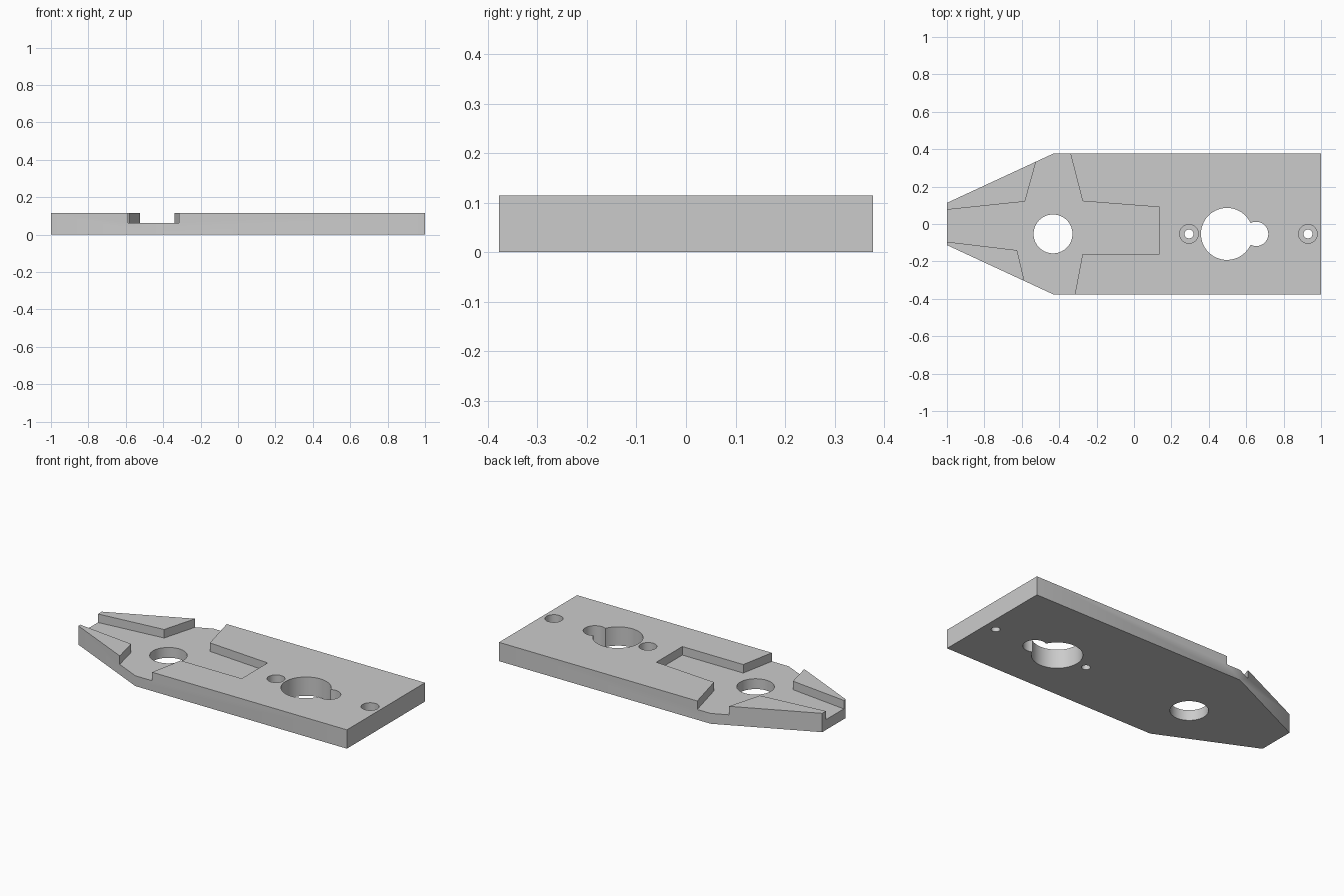
import bpy
import bmesh
from math import cos, sin, pi, radians

cube = bpy.data.objects.get("Cube")
if cube:
    bpy.data.objects.remove(cube, do_unlink=True)

HEIGHT, FLOOR, AXIS = 0.115, 0.063, -0.053

grey = bpy.data.materials.new("plain grey")
grey.use_nodes = True
grey.diffuse_color = (0.6, 0.6, 0.6, 1)
grey.node_tree.nodes["Principled BSDF"].inputs["Base Color"].default_value = grey.diffuse_color


def prism(name, outline, bottom, top):
    """Extrude a flat outline between two heights."""
    bm = bmesh.new()
    base = bm.faces.new([bm.verts.new((x, y, bottom)) for x, y in outline])
    up = bmesh.ops.extrude_face_region(bm, geom=[base])["geom"]
    bmesh.ops.translate(bm, vec=(0, 0, top - bottom),
                        verts=[v for v in up if isinstance(v, bmesh.types.BMVert)])
    bmesh.ops.recalc_face_normals(bm, faces=bm.faces)
    mesh = bpy.data.meshes.new(name)
    bm.to_mesh(mesh)
    bm.free()
    mesh.materials.append(grey)
    obj = bpy.data.objects.new(name, mesh)
    bpy.context.collection.objects.link(obj)
    return obj


def circle(x, radius, count=64):
    return [(x + radius * cos(2 * pi * i / count), AXIS + radius * sin(2 * pi * i / count))
            for i in range(count)]


def cut(target, outline, bottom=-0.1):
    """Cut a prism-shaped pocket out of the target, open at the top."""
    cutter = prism("cutter", outline, bottom, 0.3)
    cutter.hide_render = True
    mod = target.modifiers.new("pocket", 'BOOLEAN')
    mod.operation = 'DIFFERENCE'
    mod.solver = 'EXACT'
    mod.object = cutter
    bpy.context.view_layer.objects.active = target
    bpy.ops.object.modifier_apply(modifier=mod.name)
    bpy.data.objects.remove(cutter, do_unlink=True)


# Tapered plate
plate = prism("tapered_plate", [
    (-1, -0.113), (-0.43, -0.377), (1, -0.377), (1, 0.377), (-0.43, 0.377), (-1, 0.113)],
    0, HEIGHT)

# Cross-shaped recess, run out past the plate's edges
cut(plate, [
    (-1.1, 0.066), (-0.583, 0.12), (-0.505, 0.4), (-0.346, 0.4), (-0.275, 0.122),
    (0.137, 0.09), (0.137, -0.16), (-0.275, -0.16), (-0.321, -0.4), (-0.61, -0.4),
    (-0.587, -0.3), (-0.625, -0.14), (-1.1, -0.083)], FLOOR)

# Round opening and keyhole
for x, radius in ((-0.433, 0.104), (0.497, 0.139), (0.653, 0.065)):
    cut(plate, circle(x, radius))

# Counterbored screw holes
for x in (0.294, 0.93):
    cut(plate, circle(x, 0.05), 0.055)
    cut(plate, circle(x, 0.024))

plate.select_set(True)
bpy.context.view_layer.objects.active = plate
bpy.ops.object.shade_smooth_by_angle(angle=radians(30))
